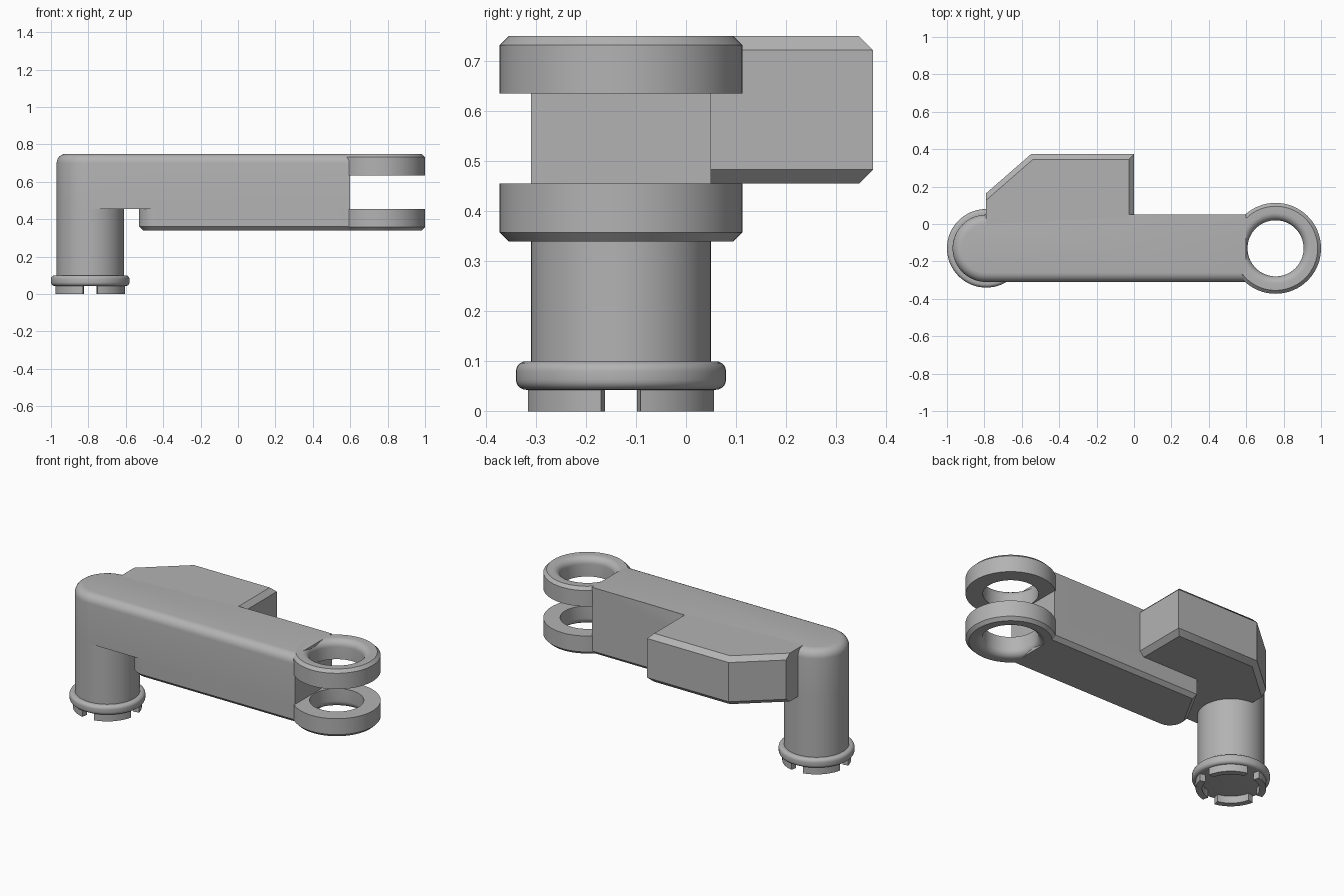
import bpy, bmesh
from math import sin, cos, pi, radians

if "Cube" in bpy.data.objects:
    bpy.data.objects.remove(bpy.data.objects["Cube"])

GREY = (0.45, 0.45, 0.45, 1)
mat = bpy.data.materials.new("plain grey")
mat.use_nodes = True
mat.diffuse_color = GREY
mat.node_tree.nodes["Principled BSDF"].inputs["Base Color"].default_value = GREY

PIVOT_X, EYE_X, AXIS_Y = -0.79, 0.757, -0.13
HALF = 0.18                      # half width of the arm, radius of the post
FRONT, BACK = AXIS_Y - HALF, AXIS_Y + HALF
LOW, STEP, TOP = 0.34, 0.455, 0.75
ARM_END = 0.6


def finish(bm, name, at=(0, 0, 0)):
    bmesh.ops.recalc_face_normals(bm, faces=bm.faces)
    me = bpy.data.meshes.new(name)
    bm.to_mesh(me)
    bm.free()
    me.materials.append(mat)
    ob = bpy.data.objects.new(name, me)
    ob.location = at
    bpy.context.collection.objects.link(ob)
    bpy.ops.object.select_all(action='DESELECT')
    ob.select_set(True)
    bpy.context.view_layer.objects.active = ob
    bpy.ops.object.shade_smooth_by_angle(angle=radians(30))
    return ob


def arc(cx, cy, r, a0, a1, n):
    """Points on an arc, angles in degrees."""
    angles = [radians(a0 + (a1 - a0) * i / n) for i in range(n + 1)]
    return [(cx + r * cos(a), cy + r * sin(a)) for a in angles]


def prism(name, outline, z0, z1, rule=None, size=0.03, segments=1, at=(0, 0, 0)):
    """Extruded outline; edges whose midpoint passes the rule are bevelled."""
    bm = bmesh.new()
    base = bm.faces.new([bm.verts.new((x, y, z0)) for x, y in outline])
    new = bmesh.ops.extrude_face_region(bm, geom=[base], use_keep_orig=True)["geom"]
    for v in new:
        if isinstance(v, bmesh.types.BMVert):
            v.co.z = z1
    bmesh.ops.recalc_face_normals(bm, faces=bm.faces)
    if rule:
        edges = []
        for e in bm.edges:
            a, b = (v.co for v in e.verts)
            if abs(a.z - b.z) < 1e-5 and rule((a + b) / 2):
                edges.append(e)
        bmesh.ops.bevel(bm, geom=edges, offset=size, segments=segments,
                        profile=0.5, affect='EDGES')
    return finish(bm, name, at)


def lathe(name, profile, x, closed=False, steps=64):
    """Profile of (radius, height) turned about a vertical axis."""
    bm = bmesh.new()
    verts = [bm.verts.new((r, 0, z)) for r, z in profile]
    pairs = list(zip(verts, verts[1:]))
    if closed:
        pairs.append((verts[-1], verts[0]))
    edges = [bm.edges.new(p) for p in pairs]
    bmesh.ops.spin(bm, geom=verts + edges, cent=(0, 0, 0), axis=(0, 0, 1),
                   angle=2 * pi, steps=steps)
    bmesh.ops.remove_doubles(bm, verts=bm.verts, dist=1e-5)
    return finish(bm, name, (x, AXIS_Y, 0))


# Main arm: round at the post, soft along the top front edge
arm = arc(PIVOT_X, AXIS_Y, HALF, 90, 270, 32) + [(ARM_END, FRONT), (ARM_END, BACK)]
prism("arm", arm, STEP, TOP,
      lambda m: m.z > TOP - 0.01 and m.y < BACK - 0.0001 and m.x < ARM_END - 0.01,
      0.05, 6)

# Deeper underside of the arm, ending in an angled nose beside the post
under = ([(ARM_END, BACK), (-0.40, BACK)] + arc(-0.43, -0.21, 0.1, 160, 270, 8)
         + [(ARM_END, FRONT)])
prism("arm_underside", under, LOW, STEP,
      lambda m: m.z < LOW + 0.01 and m.x < ARM_END - 0.01, 0.022)

# Side block behind the arm, chamfered on its free edges
block = [(PIVOT_X, 0), (PIVOT_X, 0.165), (-0.55, 0.374), (0, 0.374), (0, 0)]
prism("side_block", block, STEP, TOP,
      lambda m: m.y > 0.01 and m.x > PIVOT_X + 0.01, 0.028)

# Post, collar and slotted foot
lathe("post", [(0, 0.07), (HALF, 0.07), (HALF, STEP), (0, STEP)], PIVOT_X)
collar = ([(0, 0.043)] + arc(0.19, 0.063, 0.02, -90, 0, 5)
          + arc(0.19, 0.08, 0.02, 0, 90, 5) + [(0, 0.1)])
lathe("collar", collar, PIVOT_X)
for i in range(4):
    mid = 45 + 90 * i
    tooth = (arc(0, 0, 0.19, mid - 33, mid + 33, 12)
             + arc(0, 0, 0.155, mid + 33, mid - 33, 12))
    prism(f"foot_tooth_{i + 1}", tooth, 0, 0.045, at=(PIVOT_X, AXIS_Y, 0))

# Two hinge eyes, mirrored about the middle height of the arm
OUT, HOLE, THICK, CUT, SOFT = 0.243, 0.15, 0.115, 0.018, 0.04
eye = ([(HOLE, 0), (OUT, 0), (OUT, THICK - CUT), (OUT - CUT, THICK)]
       + arc(HOLE + SOFT, THICK - SOFT, SOFT, 90, 180, 7))
lathe("upper_eye", [(r, TOP - THICK + z) for r, z in eye], EYE_X, True)
lathe("lower_eye", [(r, LOW + THICK - z) for r, z in eye], EYE_X, True)
